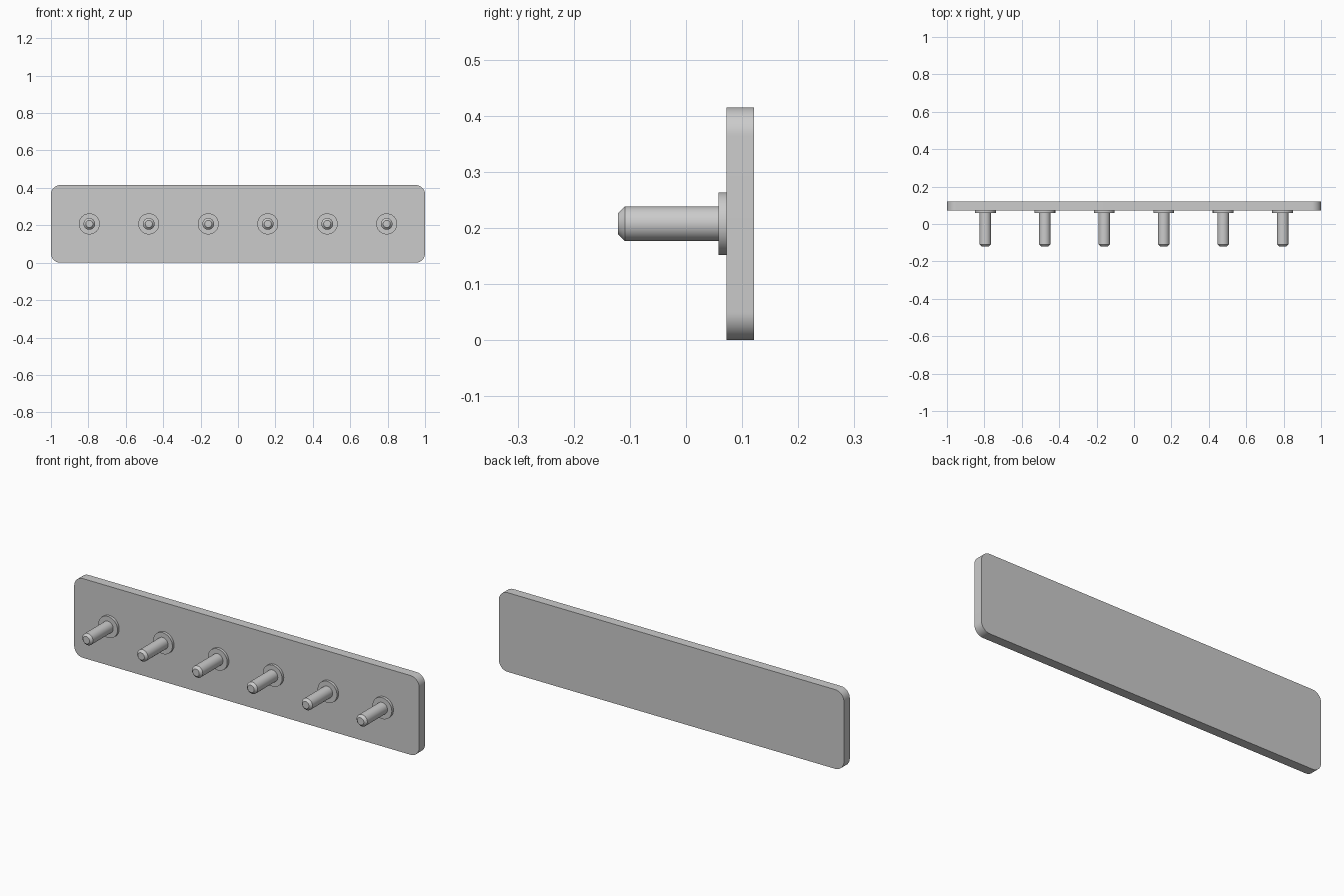
import bpy
import bmesh
from math import cos, sin, pi, radians

if "Cube" in bpy.data.objects:
    bpy.data.objects.remove(bpy.data.objects["Cube"], do_unlink=True)

LENGTH, HEIGHT, CORNER = 2.0, 0.415, 0.05
BACK, FACE = 0.121, 0.072
PEG_COUNT, SPACING = 6, 0.318

grey = bpy.data.materials.new("light_grey")
grey.use_nodes = True
grey.diffuse_color = (0.6, 0.6, 0.6, 1)
grey.node_tree.nodes["Principled BSDF"].inputs["Base Color"].default_value = grey.diffuse_color


def finish(name, bm):
    """Turn a bmesh into a smooth-shaded object with sharp edges kept."""
    bmesh.ops.recalc_face_normals(bm, faces=bm.faces)
    mesh = bpy.data.meshes.new(name)
    bm.to_mesh(mesh)
    bm.free()
    mesh.materials.append(grey)
    obj = bpy.data.objects.new(name, mesh)
    bpy.context.collection.objects.link(obj)
    bpy.ops.object.select_all(action="DESELECT")
    obj.select_set(True)
    bpy.context.view_layer.objects.active = obj
    bpy.ops.object.shade_smooth_by_angle(angle=radians(30))
    return obj


def turned(name, x, profile, segments=48):
    """Solid of revolution about the y axis from (radius, y) points."""
    bm = bmesh.new()
    rings = []
    for r, y in profile:
        rings.append([bm.verts.new((x + r * cos(2 * pi * i / segments), y,
                                    HEIGHT / 2 + r * sin(2 * pi * i / segments)))
                      for i in range(segments)])
    for a, b in zip(rings, rings[1:]):
        for i in range(segments):
            j = (i + 1) % segments
            bm.faces.new((a[i], a[j], b[j], b[i]))
    bm.faces.new(rings[0])
    bm.faces.new(rings[-1])
    return finish(name, bm)


# Rounded backing plate
bm = bmesh.new()
outline = []
steps = 12
for quarter, (sx, sz) in enumerate([(1, 1), (-1, 1), (-1, -1), (1, -1)]):
    cx = sx * (LENGTH / 2 - CORNER)
    cz = HEIGHT / 2 + sz * (HEIGHT / 2 - CORNER)
    for i in range(steps + 1):
        a = (quarter + i / steps) * pi / 2
        outline.append(bm.verts.new((cx + CORNER * cos(a), FACE, cz + CORNER * sin(a))))
front = bm.faces.new(outline)
extruded = bmesh.ops.extrude_face_region(bm, geom=[front], use_keep_orig=True)
moved = [v for v in extruded["geom"] if isinstance(v, bmesh.types.BMVert)]
bmesh.ops.translate(bm, verts=moved, vec=(0, BACK - FACE, 0))
finish("backing_plate", bm)

# Row of pegs, each with a collar against the plate and a chamfered tip
for n in range(PEG_COUNT):
    x = (n - (PEG_COUNT - 1) / 2) * SPACING
    turned(f"collar_{n + 1}", x, [(0.056, FACE), (0.056, 0.058)])
    turned(f"peg_{n + 1}", x, [(0.031, 0.058), (0.031, -0.109), (0.019, -0.121)])
